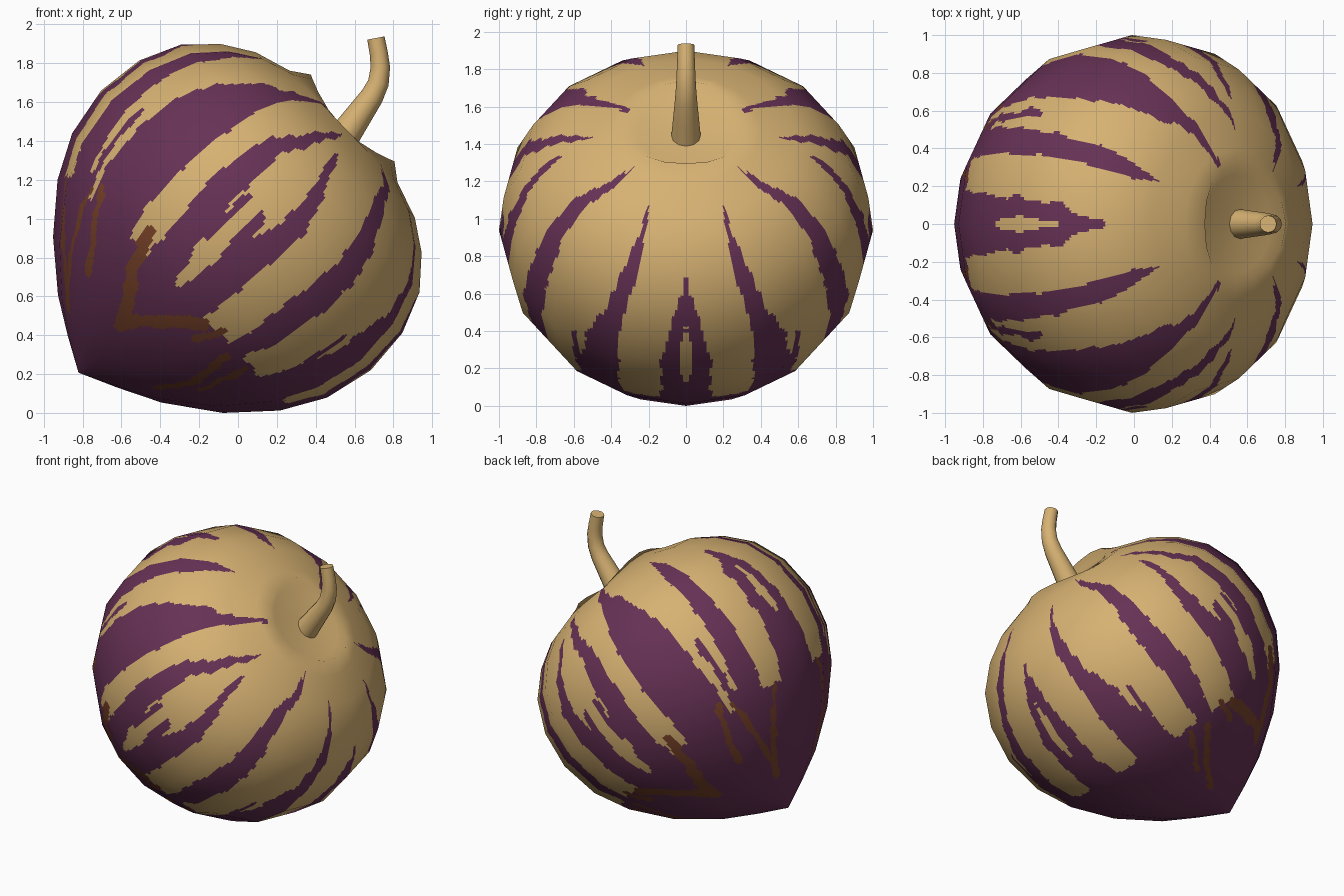
import bpy, bmesh, math
from mathutils import Vector, noise

if "Cube" in bpy.data.objects:
    bpy.data.objects.remove(bpy.data.objects["Cube"])


def material(name, rgb):
    m = bpy.data.materials.new(name)
    m.diffuse_color = (*rgb, 1)
    m.use_nodes = True
    m.node_tree.nodes["Principled BSDF"].inputs["Base Color"].default_value = m.diffuse_color
    return m


TAN = material("tan_shell", (0.68, 0.445, 0.17))
PURPLE = material("purple_stripe", (0.135, 0.031, 0.092))
BROWN = material("brown_streak", (0.19, 0.055, 0.022))

# Tilted axis: from the pointed tip at lower left to the stem at upper right
TIP = Vector((-0.82, 0, 0.208))
U = Vector((0.72, 0, 0.694))
V = Vector((-0.694, 0, 0.72))
FRONT = Vector((0, -1, 0))

# Body profile: (distance along axis, radius)
PROFILE = [(0, .003), (.09, .185), (.2, .385), (.39, .63), (.61, .825), (.83, .945),
           (1.09, 1), (1.34, .975), (1.55, .885), (1.7, .745), (1.8, .59),
           (1.86, .4), (1.89, .31), (1.86, .26), (1.85, .003)]
RIM = 12
SIDES, SUB = 16, 24

# Stripes as (t, from angle, to angle); angle 0 is the upper back of the shell, mirrored in y
STRIPES = [
    [(.6, -12, 12), (1.09, -8.6, 8.6), (1.45, -7, 7), (1.655, -.5, .5)],
    [(.6, 23, 38), (.8, 23, 34), (1.09, 22, 31.5), (1.4, 21.5, 29.5), (1.66, 21, 29), (1.81, 21, 23)],
    [(.6, 35, 39), (1.18, 36, 38)],
    [(.6, 42, 66), (.84, 42, 64), (1.3, 43, 65), (1.5, 45.5, 65), (1.7, 51, 63), (1.88, 64, 67)],
    [(.6, 75, 91), (.75, 75, 87), (.95, 75, 84), (1.2, 73, 83), (1.53, 75, 82), (1.75, 83, 89), (1.82, 91, 93)],
    [(.6, 90, 104), (1, 93.5, 104), (1.3, 98, 105.5), (1.52, 98, 103), (1.74, 95, 97)],
    [(.6, 118, 126), (1.05, 117.5, 128), (1.3, 120, 130), (1.5, 121.5, 129.5), (1.72, 121.5, 128.5), (1.87, 134, 136)],
    [(.6, 138, 157), (.9, 144, 158), (1.15, 147, 158), (1.4, 153.5, 160), (1.66, 157.5, 162.5), (1.82, 159.5, 160.5)],
    [(.6, 170, 190), (.8, 172, 188), (1.06, 172, 188), (1.35, 175, 185), (1.61, 179.5, 180.5)],
]
SPURS = [
    [(.95, 83, 86), (1.28, 84.5, 86.5)],
    [(.95, 92, 96), (1.25, 91, 94)],
    [(.75, 140, 144), (1.12, 142, 144)],
]
HOLES = [
    [(1.0, -.5, .5), (1.2, -2.6, 2.6), (1.44, -.5, .5)],
    [(.92, 179.5, 180.5), (1.1, 177.8, 182.2), (1.35, 179.5, 180.5)],
]
# Brown streaks in the dark tip: (half width, [(angle, t), ...])
STREAKS = [
    (.036, [(70, .76), (74, .55), (84, .33), (106, .63)]),
    (.022, [(45, .74), (53, .4)]),
    (.02, [(39, .7), (34, .2), (17, .65)]),
    (.022, [(112, .68), (110, .56)]),
    (.02, [(122, .6), (137, .24)]),
    (.016, [(131, .62), (138, .38)]),
]


def in_band(band, t, a):
    for (t0, l0, h0), (t1, l1, h1) in zip(band, band[1:]):
        if t0 <= t <= t1:
            f = (t - t0) / (t1 - t0)
            return l0 + (l1 - l0) * f < a < h0 + (h1 - h0) * f
    return False


def in_streak(width, path, t, a, r):
    k = math.radians(1) * r
    p = Vector((a * k, t))
    for (a0, t0), (a1, t1) in zip(path, path[1:]):
        s, e = Vector((a0 * k, t0)), Vector((a1 * k, t1))
        d = e - s
        f = max(0, min(1, (p - s).dot(d) / d.length_squared))
        if (p - s - d * f).length < width:
            return True
    return False


def colour(t, a, r):
    n = noise.noise(Vector((a / 2.5, t * 13, 0)))
    a += 1.3 * n / max(r, .4)
    t += .018 * noise.noise(Vector((a / 3, t * 9, 5)))
    if t < .85 and any(in_streak(w, p, t, a, r) for w, p in STREAKS):
        return 2
    if t < .66 + .04 * noise.noise(Vector((a / 7, 3, 0))):
        return 1
    if any(in_band(h, t, a) for h in HOLES):
        return 0
    return int(any(in_band(s, t, a) for s in STRIPES + SPURS))


def build_body():
    # Coarse cage of 16 sides, with smooth normals
    cage, normals = [], []
    for j, (t, r) in enumerate(PROFILE):
        (ta, ra), (tb, rb) = PROFILE[max(j - 1, 0)], PROFILE[min(j + 1, len(PROFILE) - 1)]
        row, nrow = [], []
        for k in range(SIDES + 1):
            ang = 2 * math.pi * k / SIDES
            d = V * math.cos(ang) + FRONT * math.sin(ang)
            lift = .035 * math.cos(2 * ang) if j == RIM else 0
            row.append(TIP + U * (t + lift) - V * (.035 * min(1, t / .3)) + d * r)
            nrow.append((d * (tb - ta) - U * (rb - ra)).normalized())
        cage.append(row)
        normals.append(nrow)

    # Fine grid laid flat on the cage so the stripes can be cut by face
    rows = []
    for j in range(len(PROFILE) - 1):
        if j >= RIM:
            n = 2
        else:
            n = round((Vector(PROFILE[j + 1]) - Vector(PROFILE[j])).length / .013)
        rows += [(j, i / n) for i in range(n)]
    rows.append((len(PROFILE) - 2, 1.0))

    def blend(g, j, f, k, h):
        return g[j][k].lerp(g[j][k + 1], h).lerp(g[j + 1][k].lerp(g[j + 1][k + 1], h), f)

    cols = SIDES * SUB
    verts, vnorm, tr = [], [], []
    for j, f in rows:
        tr.append(Vector(PROFILE[j]).lerp(Vector(PROFILE[j + 1]), f))
        for c in range(cols):
            k, h = c // SUB, (c % SUB) / SUB
            verts.append(blend(cage, j, f, k, h))
            vnorm.append(blend(normals, j, f, k, h).normalized())
    faces, mats = [], []
    for i in range(len(rows) - 1):
        t, r = (tr[i] + tr[i + 1]) / 2
        for c in range(cols):
            e = (c + 1) % cols
            faces.append((i * cols + c, i * cols + e, (i + 1) * cols + e, (i + 1) * cols + c))
            a = (c + .5) * 360 / cols
            mats.append(0 if rows[i][0] >= RIM else colour(t, min(a, 360 - a), r))
    # close both poles
    last = (len(rows) - 1) * cols
    faces += [tuple(reversed(range(cols))), tuple(range(last, last + cols))]
    mats += [1, 0]

    me = bpy.data.meshes.new("shell")
    me.from_pydata(verts, [], faces)
    for m in (TAN, PURPLE, BROWN):
        me.materials.append(m)
    me.polygons.foreach_set("material_index", mats)
    me.polygons.foreach_set("use_smooth", [True] * len(faces))
    me.update()
    me.normals_split_custom_set_from_vertices(vnorm)
    bpy.context.collection.objects.link(bpy.data.objects.new("shell", me))


def build_stem():
    # Bent, tapering tube: (x, z, radius)
    path = [(.55, 1.43, .08), (.62, 1.53, .07), (.69, 1.63, .06), (.723, 1.7, .054),
            (.733, 1.78, .05), (.725, 1.85, .047), (.71, 1.93, .045)]
    bm = bmesh.new()
    rings = []
    for i, (x, z, r) in enumerate(path):
        p, q = path[max(i - 1, 0)], path[min(i + 1, len(path) - 1)]
        d = Vector((q[0] - p[0], 0, q[1] - p[1])).normalized()
        side = Vector((d.z, 0, -d.x))
        ring = []
        for k in range(12):
            ang = 2 * math.pi * k / 12
            ring.append(bm.verts.new(Vector((x, 0, z)) + (side * math.cos(ang) + Vector((0, 1, 0)) * math.sin(ang)) * r))
        rings.append(ring)
    for a, b in zip(rings, rings[1:]):
        for k in range(12):
            bm.faces.new((a[k], a[(k + 1) % 12], b[(k + 1) % 12], b[k]))
    bm.faces.new(rings[0][::-1])
    bm.faces.new(rings[-1])
    bmesh.ops.recalc_face_normals(bm, faces=bm.faces)
    for f in bm.faces:
        f.smooth = True
    me = bpy.data.meshes.new("stem")
    bm.to_mesh(me)
    bm.free()
    me.set_sharp_from_angle(angle=math.radians(40))
    me.materials.append(TAN)
    bpy.context.collection.objects.link(bpy.data.objects.new("stem", me))


build_body()
build_stem()
